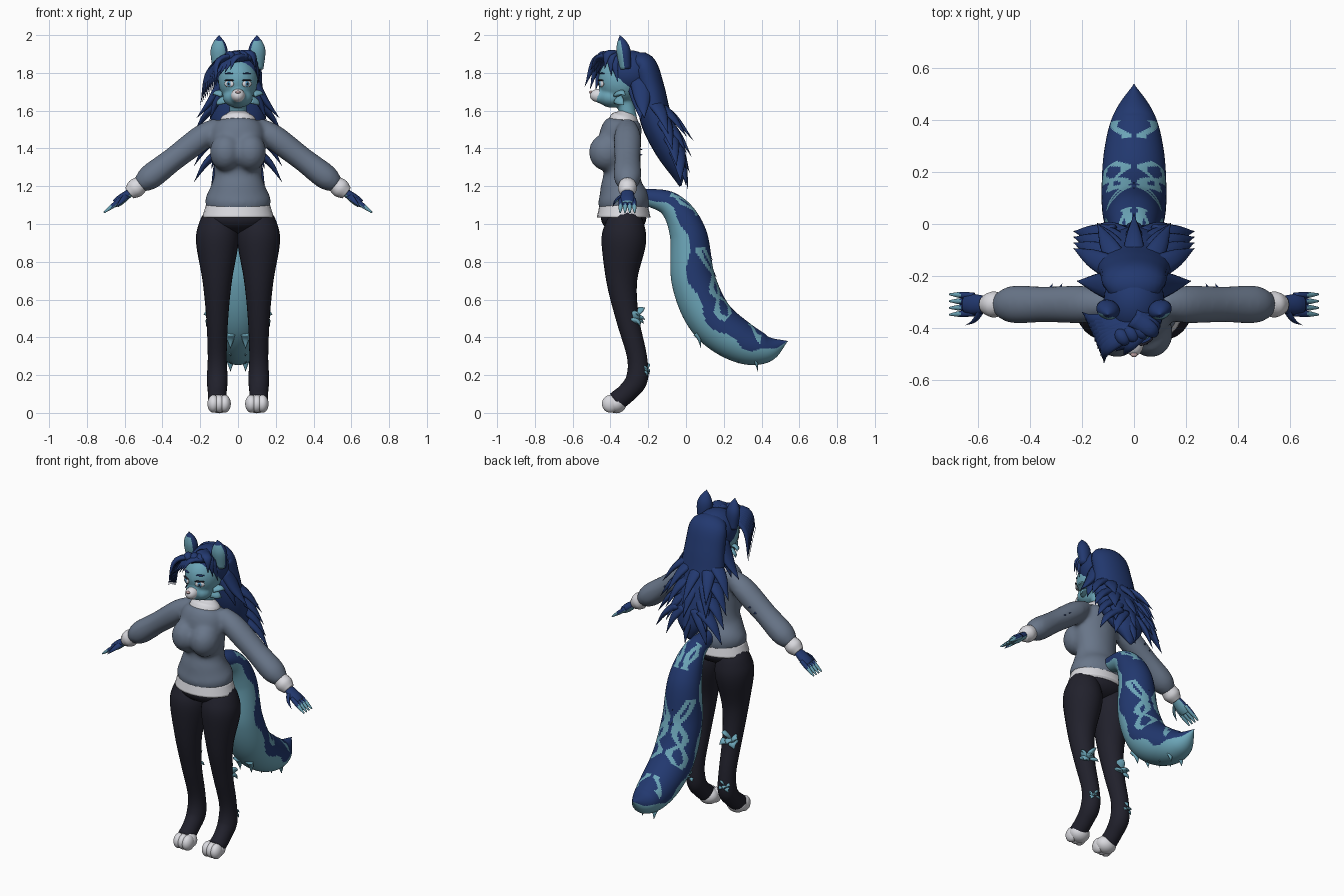
import bpy, bmesh, math
from mathutils import Vector, Matrix

if "Cube" in bpy.data.objects:
    bpy.data.objects.remove(bpy.data.objects["Cube"])


def material(name, *rgb):
    mat = bpy.data.materials.new(name)
    mat.use_nodes = True
    mat.diffuse_color = (*rgb, 1)
    shader = mat.node_tree.nodes["Principled BSDF"]
    shader.inputs["Base Color"].default_value = (*rgb, 1)
    return mat


NAVY = material("navy fur", .016, .04, .16)
TEAL = material("teal fur", .15, .38, .48)
GREY = material("grey knit", .14, .18, .25)
BLACK = material("black leggings", .015, .015, .025)
WHITE = material("white", .7, .7, .74)
PINK = material("pale pink", .5, .35, .35)
BLUE = material("iris blue", .08, .3, .5)
ACROSS, DEEP = Vector((1, 0, 0)), Vector((0, 1, 0))
SHOULDER, FINGERTIP = Vector((.1, -.31, 1.53)), Vector((.71, -.31, 1.06))


def tube(bm, rows, side, flat, segments, steps):
    """Loft ellipses along a smooth path of points, each with its half width."""
    rows = [Vector(row) for row in rows]
    rows = [2 * rows[0] - rows[1]] + rows + [2 * rows[-1] - rows[-2]]
    path = []
    for before, here, there, after in zip(rows, rows[1:], rows[2:], rows[3:]):
        leave, arrive = (there - before) / 2, (after - here) / 2
        for step in range(steps):
            t = step / steps
            ease = t * t * (3 - 2 * t)
            path.append(here.lerp(there, ease) + leave * t * (1 - t) ** 2 - arrive * t * t * (1 - t))
    path.append(rows[-2])
    rings = []
    for i, point in enumerate(path):
        ahead, behind = path[min(i + 1, len(path) - 1)], path[max(i - 1, 0)]
        along = (ahead - behind).to_3d().normalized()
        wide = (side - along * side.dot(along)).normalized()
        deep = wide.cross(along) * flat
        radius = max(point.w, .001)
        ring = []
        for j in range(segments):
            angle = math.tau * j / segments
            offset = wide * math.cos(angle) + deep * math.sin(angle)
            ring.append(bm.verts.new(point.to_3d() + offset * radius))
        rings.append(ring)
    for low, high in zip(rings, rings[1:]):
        for j in range(segments):
            k = (j + 1) % segments
            bm.faces.new((low[j], low[k], high[k], high[j]))
    bm.faces.new(rings[0])
    bm.faces.new(rings[-1])


def spine(bm, x, rows, flat=1, side=ACROSS, segments=24, steps=6):
    """Tube in an upright plane; rows hold y, z and half width."""
    tube(bm, [(x, *row) for row in rows], side, flat, segments, steps)


def arm(t, spread=0):
    return SHOULDER.lerp(FINGERTIP, t) + DEEP * spread


def limb(bm, rows, flat=1, spread=0):
    """Tube down the arm; rows hold distance along it and half width."""
    tube(bm, [(*arm(t, spread * t), width) for t, width in rows], DEEP, flat, 16, 6)


def ball(bm, centre, radii, turn=0):
    place = Matrix.Translation(centre) @ Matrix.Rotation(turn, 4, 'Z') @ Matrix.Diagonal((*radii, 1))
    bmesh.ops.create_uvsphere(bm, u_segments=24, v_segments=16, radius=1, matrix=place)


def lock(bm, start, end, width, bow):
    """Curved, flattened tuft tapering to a point."""
    start, end, bow = Vector(start), Vector(end), Vector(bow)
    middle = (start + end) / 2 + bow
    rows = [(*start, width), (*middle, width * .65), (*end, 0)]
    tube(bm, rows, (end - start).cross(bow).normalized(), .5, 10, 5)


def finish(name, bm, materials, rule=None, mirror=False, voxel=0, smoothing=6):
    bmesh.ops.recalc_face_normals(bm, faces=bm.faces[:])
    mesh = bpy.data.meshes.new(name)
    bm.to_mesh(mesh)
    bm.free()
    mesh.shade_smooth()
    for mat in materials:
        mesh.materials.append(mat)
    if rule:
        for face in mesh.polygons:
            face.material_index = int(rule(face))
    part = bpy.data.objects.new(name, mesh)
    bpy.context.collection.objects.link(part)
    if mirror:
        part.modifiers.new("Mirror", 'MIRROR').use_mirror_merge = False
    if voxel:
        blend = part.modifiers.new("Blend", 'REMESH')
        blend.mode, blend.voxel_size, blend.use_smooth_shade = 'VOXEL', voxel, True
        soften = part.modifiers.new("Soften", 'SMOOTH')
        soften.factor, soften.iterations = .5, smoothing


# Sweater: torso, bust and sleeves blended into one surface
bm = bmesh.new()
spine(bm, 0, [(-.33, 1.07, .165), (-.33, 1.13, .175), (-.34, 1.2, .145), (-.34, 1.28, .125),
              (-.35, 1.45, .145), (-.32, 1.53, .12), (-.31, 1.57, .05)], .78)
ball(bm, (.065, -.42, 1.38), (.085, .095, .1))
ball(bm, (0, -.41, 1.38), (.08, .08, .08))
limb(bm, [(0, .045), (.15, .073), (.4, .07), (.6, .074), (.7, .045)], .92)
finish("sweater", bm, [GREY], mirror=True, voxel=.011, smoothing=16)

# Shirt hem, collar and cuffs
bm = bmesh.new()
spine(bm, 0, [(-.33, 1.035, .19), (-.33, 1.1, .17)], .75)
spine(bm, 0, [(-.34, 1.52, .1), (-.32, 1.56, .09), (-.31, 1.59, .05)], .8)
finish("shirt_hem_and_collar", bm, [WHITE])
bm = bmesh.new()
lock(bm, (.03, -.38, 1.56), (.03, -.42, 1.5), .03, DEEP * -.01)
limb(bm, [(.68, .045), (.73, .05), (.78, .035)])
finish("cuffs_and_collar_points", bm, [WHITE], mirror=True)

# Hands: dark backs with pale palms and fingertips
bm = bmesh.new()
limb(bm, [(.75, .03), (.85, .04), (.9, .035)], .65)
for finger in range(4):
    limb(bm, [(.85, .013), (.93, .012), (1, .004)], spread=(finger - 1.5) * .026)
lock(bm, arm(.78), arm(.9, -.08) - Vector((0, 0, .02)), .02, DEEP * -.02)
finish("hands", bm, [NAVY, TEAL], lambda face: face.center.x > .67 or face.normal.z < -.3, mirror=True)

# Leggings
bm = bmesh.new()
spine(bm, .11, [(-.33, 1.08, .06), (-.325, 1, .098), (-.33, .9, .112), (-.34, .7, .078), (-.31, .5, .058),
                (-.26, .3, .05), (-.26, .18, .055), (-.31, .11, .05), (-.37, .06, .05)], 1.05)
ball(bm, (0, -.33, 1.03), (.17, .12, .08))
finish("leggings", bm, [BLACK], mirror=True)

# White paws with three toes each
bm = bmesh.new()
ball(bm, (.1, -.37, .05), (.062, .055, .052))
for toe in (-1, 0, 1):
    ball(bm, (.1 + toe * .03, -.4, .048), (.032, .045, .047))
finish("paws", bm, [WHITE], mirror=True)

# Fur tufts at calves and heels
bm = bmesh.new()
for height, back, size in ((.5, -.28, .07), (.22, -.23, .045)):
    root = Vector((.12, back, height))
    for out, rear, rise in ((.9, .3, .3), (.7, .5, -.6), (-.3, .9, .8), (-.6, .8, -.4), (.2, .9, -.1)):
        tip = root + Vector((out, rear, rise)) * size
        lock(bm, root + Vector((out, 0, rise)) * size / 3, tip, size / 2, (0, .01, .01))
finish("leg_tufts", bm, [TEAL], mirror=True)
bm = bmesh.new()
for t in (.3, .36):
    lock(bm, arm(t, .04), arm(t - .01, .08), .016, (.005, 0, .005))
finish("elbow_tufts", bm, [NAVY], mirror=True)

# Head and neck
bm = bmesh.new()
ball(bm, (0, -.345, 1.76), (.105, .12, .125))
ball(bm, (0, -.39, 1.67), (.08, .075, .055))
ball(bm, (0, -.435, 1.675), (.045, .06, .04))
spine(bm, 0, [(-.3, 1.54, .045), (-.33, 1.68, .045)])
finish("head", bm, [TEAL], voxel=.008)
bm = bmesh.new()
ball(bm, (0, -.46, 1.68), (.037, .049, .036))
finish("muzzle", bm, [WHITE])
bm = bmesh.new()
ball(bm, (0, -.503, 1.698), (.013, .01, .008))
finish("nose", bm, [PINK])
bm = bmesh.new()
lock(bm, (.08, -.36, 1.69), (.135, -.32, 1.68), .03, (.01, 0, .01))
lock(bm, (.07, -.36, 1.66), (.115, -.33, 1.63), .03, (.01, 0, 0))
finish("cheek_fur", bm, [TEAL], mirror=True)

# Eyes, lashes and brows, layered outwards
layers = (("eye_whites", .028, .018, 0, WHITE), ("irises", .015, .016, 0, BLUE),
          ("pupils", .007, .009, 0, BLACK), ("lashes", .03, .004, .019, BLACK),
          ("brows", .025, .004, .055, NAVY))
for layer, (name, width, height, rise, mat) in enumerate(layers):
    bm = bmesh.new()
    ball(bm, (.047, -.45 - layer * .003 + rise * .3, 1.742 + rise), (width, .009, height), .5)
    finish(name, bm, [mat], mirror=True)

# Ears with pale insides
bm = bmesh.new()
spine(bm, .1, [(-.32, 1.82, .035), (-.33, 1.91, .046), (-.34, 1.96, .032), (-.35, 2, 0)],
      .8, Vector((1, .3, 0)))
inward = Vector((.35, -.94, 0))
finish("ears", bm, [NAVY, TEAL],
       lambda face: face.normal.dot(inward) > .6 and face.center.z < 1.97, mirror=True)

# Hair: crown, long back mass and rows of fanned locks
bm = bmesh.new()
ball(bm, (0, -.3, 1.8), (.118, .135, .12))
spine(bm, 0, [(-.29, 1.83, .08), (-.23, 1.84, .12), (-.19, 1.72, .13), (-.16, 1.56, .145),
              (-.1, 1.42, .135), (-.05, 1.3, .09), (-.03, 1.2, .01)], .58)
for row in range(4):
    root_y, root_z, reach = -.17 + row * .04, 1.65 - row * .085, .21 - row * .05
    for column in range(-2, 3):
        out, rear = math.sin(column * .6), math.cos(column * .6)
        start = (out * .09, root_y, root_z)
        end = (out * .25, root_y + rear * reach, root_z - .21 + abs(out) * .04)
        lock(bm, start, end, .05, (out * .01, rear * .01, .015))
for sign in (-1, 1):
    lock(bm, (sign * .08, -.24, 1.76), (sign * .22, -.22, 1.56), .06, (-sign * .005, 0, -.01))
    lock(bm, (sign * .07, -.25, 1.72), (sign * .15, -.24, 1.55), .06, (sign * .005, 0, .01))
finish("long_hair", bm, [NAVY])

# Fringe swept to one side, with a short part on the other
bm = bmesh.new()
for i in range(8):
    lock(bm, (.04, -.37, 1.885), (-.2 + i * .012, -.34 - i * .028, 1.63 + i * .014), .045, (-.065, -.02, .06))
for i in range(4):
    lock(bm, (.05, -.38, 1.885), (-.13 + i * .03, -.46 - i * .015, 1.77 + i * .015), .04, (-.02, -.02, .03))
for i in range(3):
    lock(bm, (0, -.36, 1.9), (.11 - i * .01, -.36 - i * .035, 1.75 + i * .035), .04, (.03, -.02, .04))
for i in range(4):
    ball(bm, (.06 - i * .035, -.4 - i * .012, 1.89), (.027, .035, .025), .6)
finish("fringe", bm, [NAVY])

# Tail: dark back with painted curls, pale underside
tail_rows = [(-.24, 1.15, .04), (-.08, 1.1, .07), (.01, .95, .1), (.04, .7, .12),
             (.13, .5, .125), (.28, .38, .115), (.42, .34, .08), (.54, .38, 0)]
TAIL_SEGMENTS, TAIL_STEPS = 72, 18


def tail_colour(face):
    ring, segment = divmod(face.index, TAIL_SEGMENTS)
    along = ring / TAIL_STEPS / len(tail_rows)
    turn = math.tau * (segment + .5) / TAIL_SEGMENTS
    from_back = math.acos(math.sin(turn)) / math.pi * 2
    belly = from_back > 1.08 + .1 * math.sin(along * 40)
    wave = .45 + .3 * math.sin(along * 28)
    branch = .35 + .2 * math.cos(along * 45)
    curl = min(abs(from_back - wave), abs(from_back - branch)) < .1 and math.sin(along * 19) > -.7
    return belly or (curl and .1 < along < .72)


bm = bmesh.new()
spine(bm, 0, tail_rows, .97, ACROSS, TAIL_SEGMENTS, TAIL_STEPS)
finish("tail", bm, [NAVY, TEAL], tail_colour)

# Tail tufts above and below
bm = bmesh.new()
for i in range(3):
    y, z = .05 + i * .02, .97 - i * .09
    lock(bm, (0, y, z), (0, y + .07, z - .07), .03, (0, .005, .01))
finish("tail_back_tufts", bm, [NAVY])
bm = bmesh.new()
for i in range(4):
    y, z = .05 + i * .1, .42 - i * .04
    for x in (-.04, .04):
        lock(bm, (x, y, z), (x, y + .03, z - .08), .03, (0, .005, .01))
finish("tail_belly_tufts", bm, [TEAL])
